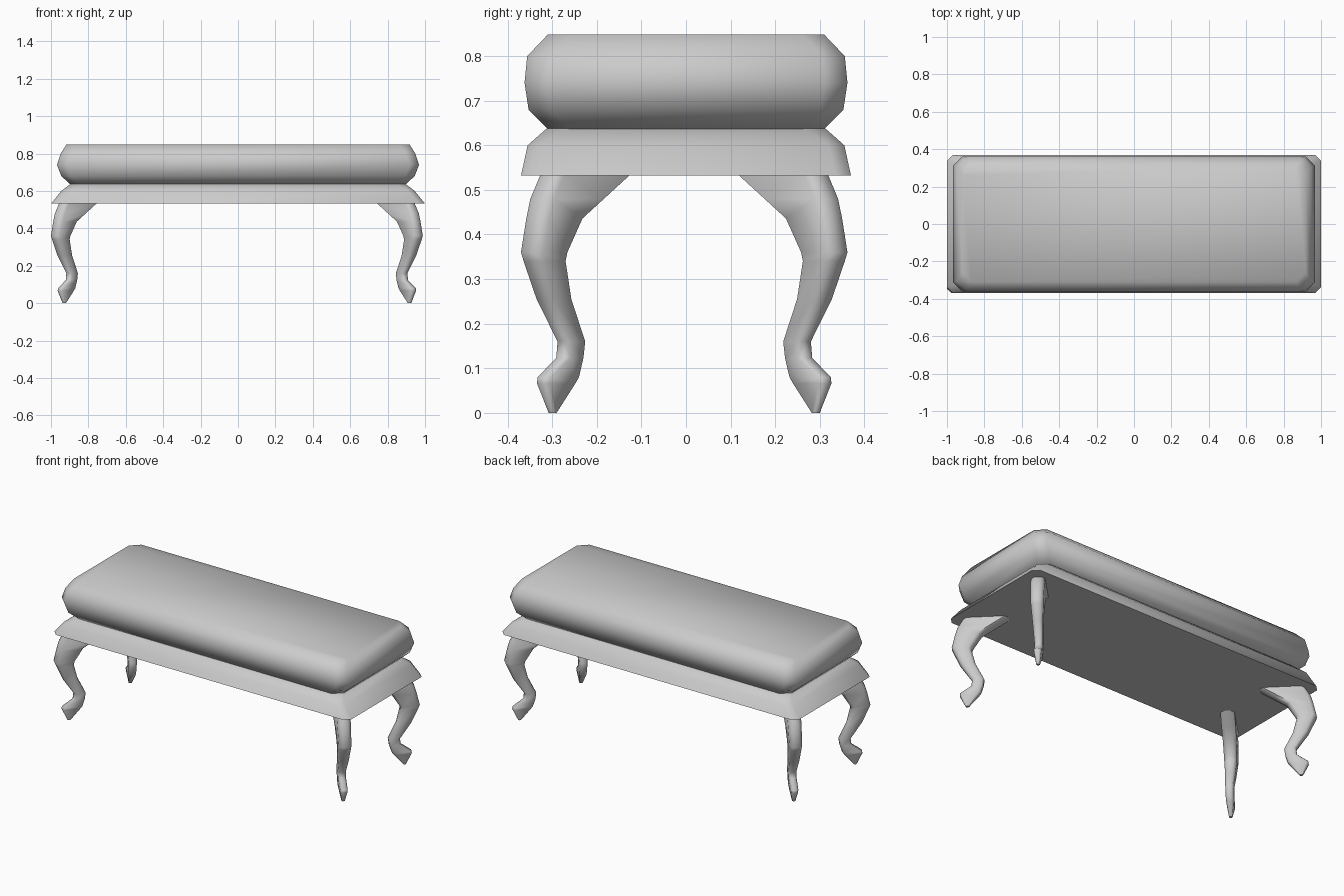
import bpy
import bmesh
import math

cube = bpy.data.objects.get("Cube")
if cube:
    bpy.data.objects.remove(cube)

grey = bpy.data.materials.new("plain grey")
grey.use_nodes = True
colour = (0.6, 0.6, 0.6, 1)
grey.diffuse_color = colour
grey.node_tree.nodes["Principled BSDF"].inputs["Base Color"].default_value = colour


def chamfered_ring(hx, hy, cut_x, cut_y):
    """Eight corner points of a rectangle with cut corners."""
    points = []
    for sx, sy in ((1, 1), (-1, 1), (-1, -1), (1, -1)):
        pair = [(sx * hx, sy * (hy - cut_y)), (sx * (hx - cut_x), sy * hy)]
        points += pair if sx * sy > 0 else pair[::-1]
    return points


def loft(name, rings, smooth_angle):
    """Skin a stack of rings and cap both ends."""
    bm = bmesh.new()
    loops = [[bm.verts.new(p) for p in ring] for ring in rings]
    for low, high in zip(loops, loops[1:]):
        for i in range(len(low)):
            j = (i + 1) % len(low)
            bm.faces.new((low[i], low[j], high[j], high[i]))
    bm.faces.new(loops[0])
    bm.faces.new(loops[-1])
    bmesh.ops.recalc_face_normals(bm, faces=bm.faces)
    mesh = bpy.data.meshes.new(name)
    bm.to_mesh(mesh)
    bm.free()
    mesh.materials.append(grey)
    obj = bpy.data.objects.new(name, mesh)
    bpy.context.collection.objects.link(obj)
    bpy.ops.object.select_all(action="DESELECT")
    obj.select_set(True)
    bpy.context.view_layer.objects.active = obj
    bpy.ops.object.shade_smooth_by_angle(angle=math.radians(smooth_angle))
    return obj


def slab(name, levels, smooth_angle):
    """Levels are height, half length, half depth, corner cut."""
    return loft(name, [[(x, y, z) for x, y in chamfered_ring(hx, hy, cut, cut)]
                       for z, hx, hy, cut in levels], smooth_angle)


# Padded cushion
slab("cushion", [
    (0.634, 0.895, 0.308, 0.05),
    (0.68, 0.945, 0.353, 0.05),
    (0.74, 0.968, 0.362, 0.05),
    (0.80, 0.948, 0.356, 0.05),
    (0.848, 0.918, 0.31, 0.05),
], 60)

# Flared apron under the cushion
slab("apron", [
    (0.532, 1.0, 0.37, 0.033),
    (0.60, 0.945, 0.355, 0.035),
    (0.638, 0.895, 0.312, 0.045),
], 50)

# Cabriole leg set on the diagonal: height, outer edge, inner edge, half width
LEG = [
    (0.0, 0.304, 0.286, 0.009),
    (0.066, 0.33, 0.244, 0.02),
    (0.08, 0.329, 0.236, 0.021),
    (0.123, 0.287, 0.226, 0.022),
    (0.16, 0.284, 0.222, 0.023),
    (0.255, 0.331, 0.253, 0.028),
    (0.34, 0.36, 0.266, 0.034),
    (0.36, 0.366, 0.262, 0.035),
    (0.436, 0.354, 0.228, 0.037),
    (0.48, 0.345, 0.18, 0.038),
    (0.535, 0.322, 0.12, 0.038),
]
LEG_SHIFT = 0.628
rings = []
for z, outer, inner, width in LEG:
    centre = (outer + inner) / 2
    depth = (outer - inner) / math.sqrt(2) - width / 2
    ring = []
    for r, t in chamfered_ring(depth, width, width / 2, width / 2):
        ring.append((centre + LEG_SHIFT + (r - t) / math.sqrt(2),
                     -centre - (r + t) / math.sqrt(2), z))
    rings.append(ring)
legs = loft("legs", rings, 50)
legs.location = (-0.006, -0.004, 0)

# Repeat the leg at all four corners
mirror = legs.modifiers.new("four corners", "MIRROR")
mirror.use_axis = (True, True, False)
